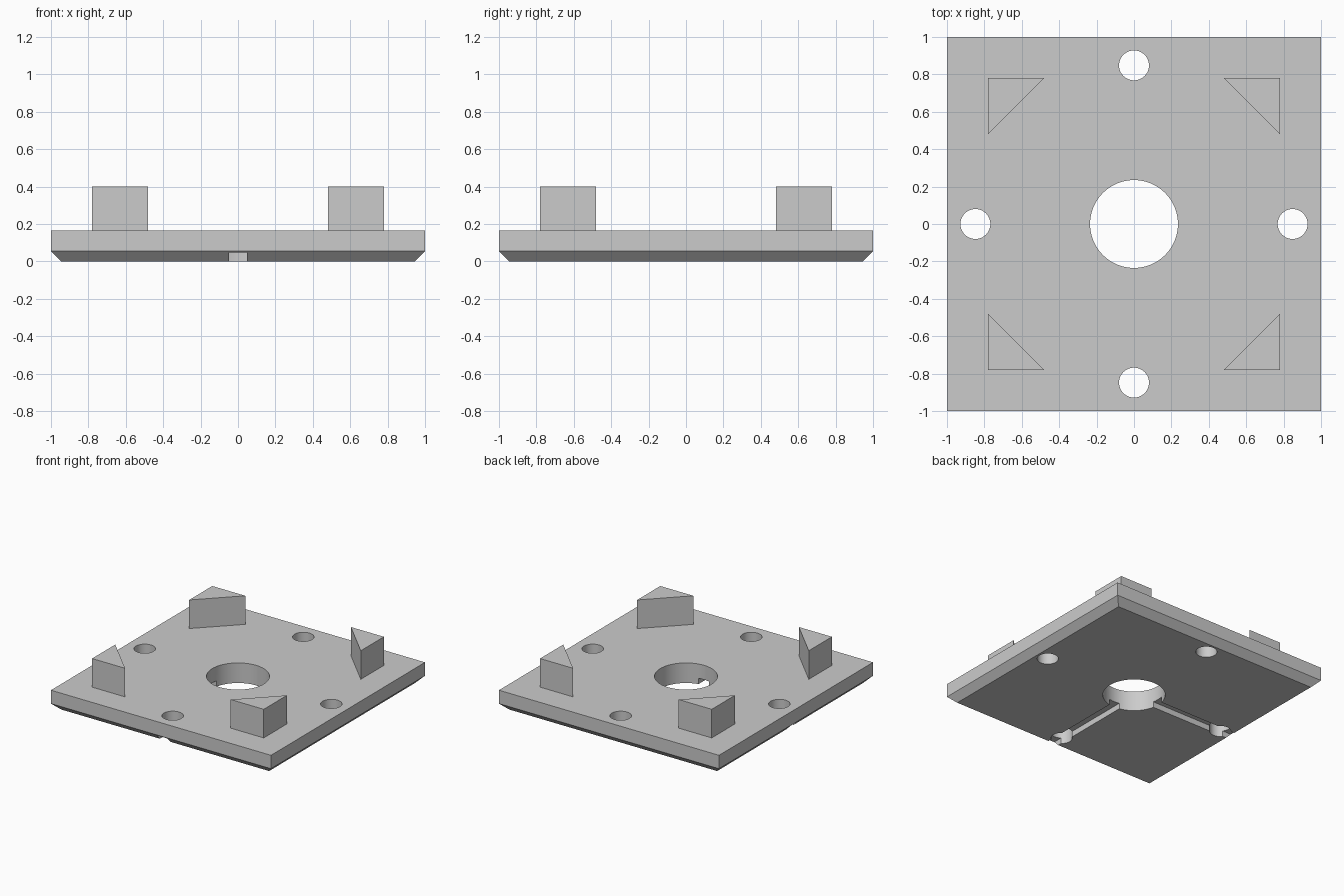
import bpy
import bmesh
import math

if "Cube" in bpy.data.objects:
    bpy.data.objects.remove(bpy.data.objects["Cube"], do_unlink=True)

PLATE_TOP, POST_TOP, CHAMFER = 0.165, 0.4, 0.055
GROOVE_HALF, GROOVE_TOP = 0.048, 0.047

grey = bpy.data.materials.new("light grey")
grey.use_nodes = True
colour = (0.6, 0.6, 0.6, 1)
grey.diffuse_color = colour
grey.node_tree.nodes["Principled BSDF"].inputs["Base Color"].default_value = colour


def loft(name, sections):
    """Solid through matching outlines, each given as (points, height)."""
    bm = bmesh.new()
    rings = [[bm.verts.new((x, y, z)) for x, y in pts] for pts, z in sections]
    n = len(rings[0])
    for low, high in zip(rings, rings[1:]):
        for i in range(n):
            j = (i + 1) % n
            bm.faces.new((low[i], low[j], high[j], high[i]))
    bm.faces.new(rings[0][::-1])
    bm.faces.new(rings[-1])
    bmesh.ops.recalc_face_normals(bm, faces=bm.faces[:])
    mesh = bpy.data.meshes.new(name)
    bm.to_mesh(mesh)
    bm.free()
    mesh.materials.append(grey)
    obj = bpy.data.objects.new(name, mesh)
    bpy.context.collection.objects.link(obj)
    return obj


def rect(x0, y0, x1, y1):
    return [(x0, y0), (x1, y0), (x1, y1), (x0, y1)]


def square(h):
    return rect(-h, -h, h, h)


def circle(x, y, r, n=64):
    angles = [2 * math.pi * i / n for i in range(n)]
    return [(x + r * math.cos(a), y + r * math.sin(a)) for a in angles]


# Plate with a chamfered lower rim
plate = loft("base_plate", [(square(1 - CHAMFER), 0), (square(1), CHAMFER),
                            (square(1), PLATE_TOP)])

# Cutters: centre bore, four screw holes, two underside channels
holes = [circle(0, 0, 0.235)]
holes += [circle(x, y, 0.08) for x, y in ((0.848, 0), (-0.848, 0), (0, 0.848), (0, -0.848))]
cutters = [loft("hole_cutter", [(pts, -0.1), (pts, 0.3)]) for pts in holes]
channels = [rect(-1.1, -GROOVE_HALF, 0, GROOVE_HALF),
            rect(-GROOVE_HALF, -1.1, GROOVE_HALF, 0)]
cutters += [loft("channel_cutter", [(pts, -0.1), (pts, GROOVE_TOP)]) for pts in channels]

bpy.context.view_layer.objects.active = plate
for cutter in cutters:
    cutter.hide_render = True
    mod = plate.modifiers.new("cut", "BOOLEAN")
    mod.operation = "DIFFERENCE"
    mod.solver = "EXACT"
    mod.object = cutter
    bpy.ops.object.modifier_apply(modifier=mod.name)
    bpy.data.objects.remove(cutter, do_unlink=True)

# Smooth bores, sharp edges
bpy.ops.object.select_all(action="DESELECT")
plate.select_set(True)
bpy.ops.object.shade_smooth_by_angle(angle=math.radians(30))

# Triangular corner posts, right angle outwards
for side_y, y_name in ((-1, "front"), (1, "back")):
    for side_x, x_name in ((-1, "right"), (1, "left")):
        corner = [(side_x * x, side_y * y) for x, y in
                  ((0.78, 0.78), (0.48, 0.78), (0.78, 0.48))]
        loft(f"{y_name}_{x_name}_post", [(corner, PLATE_TOP), (corner, POST_TOP)])
